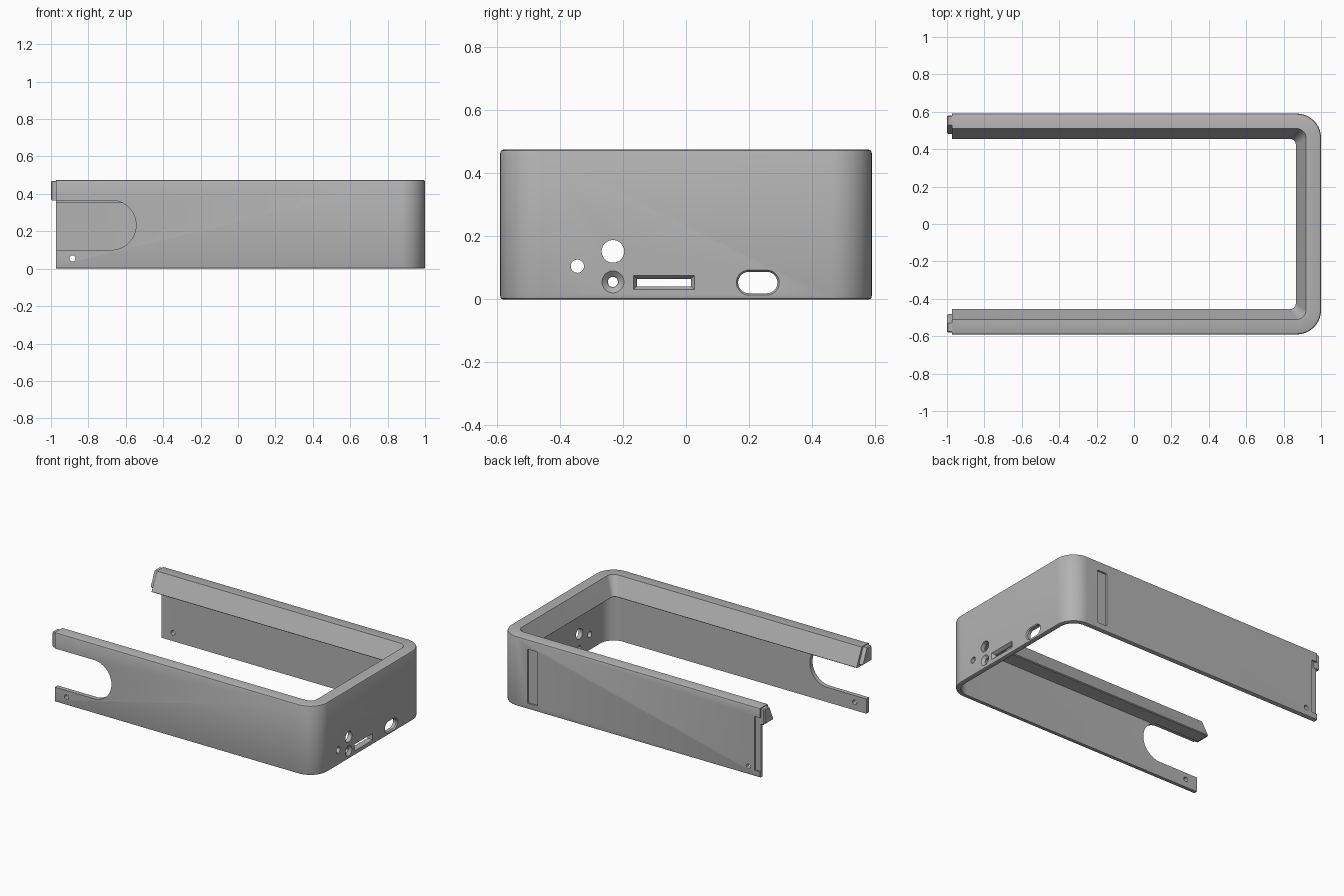
import bpy, bmesh, math
from mathutils import Vector

if "Cube" in bpy.data.objects:
    bpy.data.objects.remove(bpy.data.objects["Cube"], do_unlink=True)

HALF_Y = 0.59     # outer half width
END_X = -0.973    # open end of the walls
CORNER = 0.13     # outer corner radius
ARC = 16

grey = bpy.data.materials.new("plain grey")
grey.use_nodes = True
colour = (0.45, 0.45, 0.45, 1)
grey.diffuse_color = colour
grey.node_tree.nodes["Principled BSDF"].inputs["Base Color"].default_value = colour


def loft(name, sections, closed_loops=True):
    """Skin equal-length closed sections and cap both ends."""
    bm = bmesh.new()
    rows = [[bm.verts.new(p) for p in s] for s in sections]
    n = len(rows[0])
    for a, b in zip(rows, rows[1:]):
        for i in range(n):
            j = (i + 1) % n
            bm.faces.new((a[i], a[j], b[j], b[i]))
    bm.faces.new(rows[0])
    bm.faces.new(rows[-1][::-1])
    bmesh.ops.recalc_face_normals(bm, faces=bm.faces)
    mesh = bpy.data.meshes.new(name)
    bm.to_mesh(mesh)
    bm.free()
    obj = bpy.data.objects.new(name, mesh)
    obj.data.materials.append(grey)
    bpy.context.collection.objects.link(obj)
    return obj


def u_path(d):
    """Plan outline of the frame, moved inward by d."""
    r = max(CORNER - d, 0.03)
    cx, cy = 1 - d - r, HALF_Y - d - r
    pts = [(END_X, -HALF_Y + d)]
    for side, start in ((-1, -90), (1, 0)):
        for k in range(ARC + 1):
            a = math.radians(start + 90 * k / ARC)
            pts.append((cx + r * math.cos(a), side * cy + r * math.sin(a)))
    return pts + [(END_X, HALF_Y - d)]


def rounded(cu, cv, w, h, r, seg=12):
    """Rounded rectangle outline; r equal to half a side gives a circle or slot."""
    pts = []
    for q, (su, sv) in enumerate(((1, 1), (-1, 1), (-1, -1), (1, -1))):
        for k in range(seg + 1):
            a = math.radians(90 * q + 90 * k / seg)
            pts.append((cu + su * (w / 2 - r) + r * math.cos(a),
                        cv + sv * (h / 2 - r) + r * math.sin(a)))
    clean = []
    for p in pts:
        if not clean or (Vector(p) - Vector(clean[-1])).length > 1e-5:
            clean.append(p)
    if (Vector(clean[0]) - Vector(clean[-1])).length < 1e-5:
        clean.pop()
    return clean


def cut(target, axis, levels):
    """Subtract a prism or taper; levels are (position along axis, outline)."""
    place = {"x": lambda t, u, v: (t, u, v), "y": lambda t, u, v: (u, t, v)}[axis]
    cutter = loft("cutter", [[place(t, u, v) for u, v in o] for t, o in levels])
    cutter.hide_render = True
    mod = target.modifiers.new("cut", "BOOLEAN")
    mod.operation, mod.solver, mod.object = "DIFFERENCE", "EXACT", cutter
    bpy.context.view_layer.objects.active = target
    bpy.ops.object.modifier_apply(modifier=mod.name)
    bpy.data.objects.remove(cutter, do_unlink=True)


# Frame: thin wall with a sloped inner lip along the top
profile = [(0.008, 0), (0.002, 0.003), (0, 0.01), (0, 0.465), (0.003, 0.472), (0.01, 0.475),
           (0.08, 0.475), (0.135, 0.355), (0.13, 0.35), (0.03, 0.35), (0.03, 0)]
outlines = [[(x, y, z) for x, y in u_path(d)] for d, z in profile]
frame = loft("case_frame", list(zip(*outlines)))

# Large round-ended notch in the front wall
notch = rounded(-0.945, 0.233, 0.8, 0.265, 0.1325, 24)
cut(frame, "y", [(-0.7, notch), (-HALF_Y + 0.04, notch)])

# Screw holes near the open ends of both walls
screw = rounded(-0.885, 0.055, 0.032, 0.032, 0.016, 6)
cut(frame, "y", [(-0.7, screw), (0.7, screw)])

# Shallow panel and end rabbet on the back wall
for cx, w in ((0.75, 0.075), (-0.975, 0.085)):
    panel = rounded(cx, 0.225, w, 0.37, 0.002, 1)
    cut(frame, "y", [(HALF_Y - 0.012, panel), (0.7, panel)])

# Round holes in the end wall
for cy, cz, r in ((-0.345, 0.105, 0.021), (-0.232, 0.152, 0.036), (-0.232, 0.055, 0.016)):
    hole = rounded(cy, cz, 2 * r, 2 * r, r, 8)
    cut(frame, "x", [(0.94, hole), (1.1, hole)])

# Countersink around the lowest hole
cut(frame, "x", [(0.984, rounded(-0.232, 0.055, 0.034, 0.034, 0.017, 8)),
                 (1.001, rounded(-0.232, 0.055, 0.072, 0.072, 0.036, 8))])

# Tapered card slot and chamfered oval port
for cy, cz, w, h, r, edge, depth in ((-0.07, 0.053, 0.172, 0.024, 0.001, 0.022, 0.018),
                                     (0.228, 0.053, 0.125, 0.068, 0.034, 0.012, 0.008)):
    inner = rounded(cy, cz, w, h, r, 8)
    wide = rounded(cy, cz, w + edge, h + edge, r + (edge / 2 if r > 0.01 else 0), 8)
    cut(frame, "x", [(0.94, inner), (1 - depth, inner), (1.0005, wide), (1.05, wide)])

# Tabs standing out of the lip ends
tab = [(0.01, 0.365), (0.01, 0.465), (0.015, 0.47), (0.062, 0.47), (0.067, 0.465), (0.108, 0.37), (0.105, 0.365)]
parts = [frame]
for side, name in ((-1, "front_tab"), (1, "back_tab")):
    mid = Vector((0.055, 0.415))
    sections = []
    for x, s in ((-0.95, 1), (-0.994, 1), (-1, 0.9)):
        ring = [mid + (Vector(p) - mid) * s for p in tab]
        sections.append([(x, side * (HALF_Y - p.x), p.y) for p in ring])
    parts.append(loft(name, sections))

# Smooth the curves and keep hard edges sharp
for obj in parts:
    bpy.ops.object.select_all(action="DESELECT")
    obj.select_set(True)
    bpy.context.view_layer.objects.active = obj
    bpy.ops.object.shade_smooth_by_angle(angle=math.radians(30))
